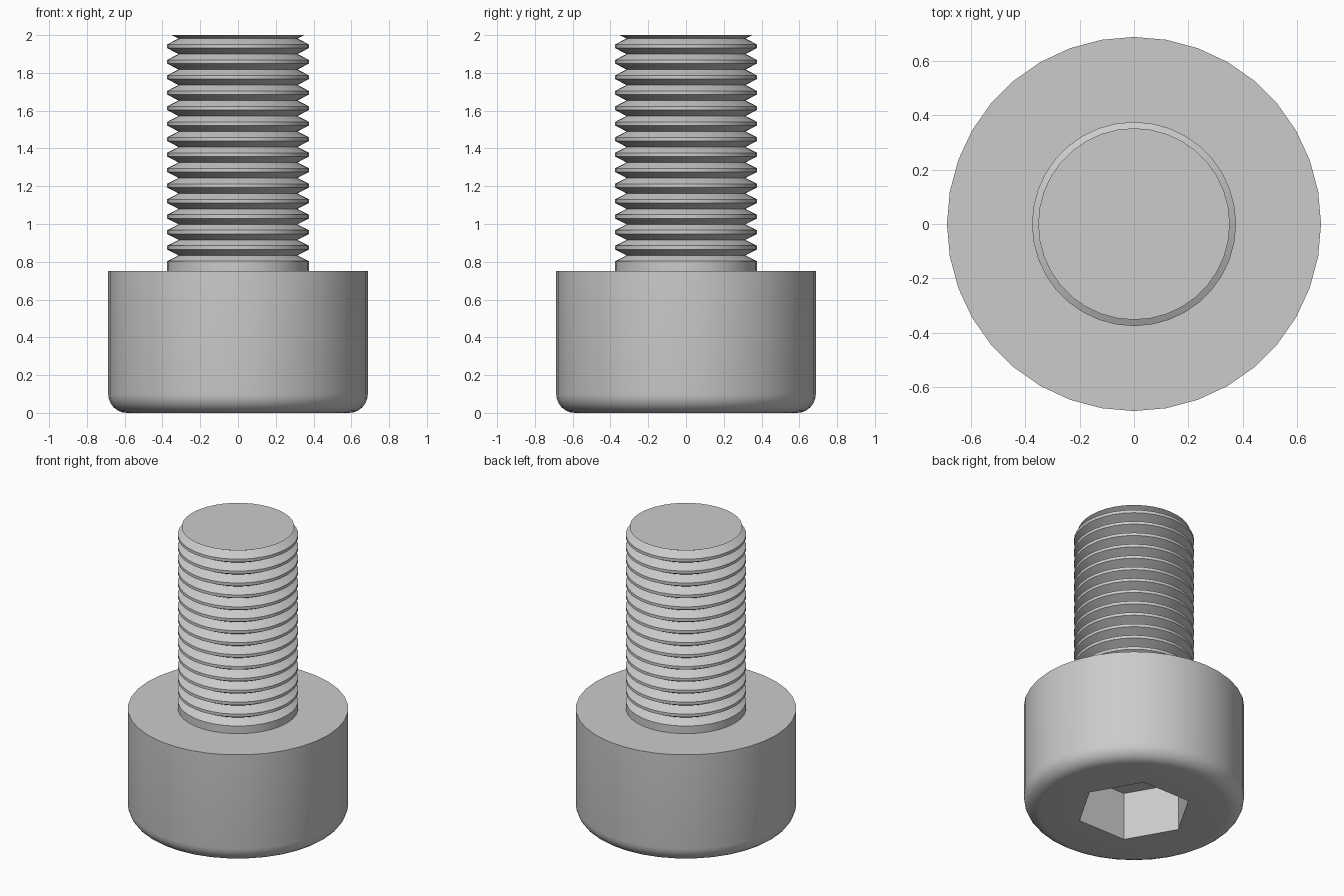
import bpy, bmesh
from math import pi, sin, cos, radians

SIDES = 36            # multiple of six, so the socket corners land on the rings
HEAD_R, HEAD_H, FILLET = 0.6875, 0.75, 0.1
HEX_APOTHEM, HEX_DEPTH = 0.3125, 0.33
CREST_R, ROOT_R, PITCH, THREADS = 0.375, 0.315, 0.082, 14

cube = bpy.data.objects.get("Cube")
if cube:
    bpy.data.objects.remove(cube, do_unlink=True)

steel = bpy.data.materials.new("grey_steel")
steel.use_nodes = True
grey = (0.6, 0.6, 0.6, 1)
steel.diffuse_color = grey
steel.node_tree.nodes["Principled BSDF"].inputs["Base Color"].default_value = grey


def circle(r):
    return lambda a: r


def hexagon(apothem):
    return lambda a: apothem / cos(a % (pi / 3) - pi / 6)


def loft(name, rings, start_tip=None):
    """Skin a stack of (radius function, height) rings and close both ends."""
    bm = bmesh.new()
    loops = []
    for radius, z in rings:
        loop = []
        for i in range(SIDES):
            a = 2 * pi * i / SIDES
            loop.append(bm.verts.new((radius(a) * cos(a), radius(a) * sin(a), z)))
        loops.append(loop)
    for low, high in zip(loops, loops[1:]):
        for i in range(SIDES):
            j = (i + 1) % SIDES
            bm.faces.new((low[i], low[j], high[j], high[i]))
    bm.faces.new(loops[-1])
    if start_tip is None:
        bm.faces.new(loops[0])
    else:
        tip = bm.verts.new((0, 0, start_tip))
        for i in range(SIDES):
            bm.faces.new((tip, loops[0][i], loops[0][(i + 1) % SIDES]))
    bmesh.ops.recalc_face_normals(bm, faces=bm.faces)
    mesh = bpy.data.meshes.new(name)
    bm.to_mesh(mesh)
    bm.free()
    mesh.materials.append(steel)
    obj = bpy.data.objects.new(name, mesh)
    bpy.context.collection.objects.link(obj)
    bpy.ops.object.select_all(action='DESELECT')
    obj.select_set(True)
    bpy.context.view_layer.objects.active = obj
    bpy.ops.object.shade_smooth_by_angle(angle=radians(30))
    return obj


# Head: drilled socket floor, hexagonal socket wall, rounded rim, plain side
head = [(circle(HEX_APOTHEM * 0.9), HEX_DEPTH),
        (hexagon(HEX_APOTHEM), HEX_DEPTH),
        (hexagon(HEX_APOTHEM), 0)]
for k in range(7):
    a = pi / 2 * k / 6
    head.append((circle(HEAD_R - FILLET + FILLET * sin(a)), FILLET - FILLET * cos(a)))
head.append((circle(HEAD_R), HEAD_H))
loft("socket_head", head, start_tip=HEX_DEPTH + 0.09)

# Shank: plain collar, then V-shaped thread ridges with narrow flat crests
shank = [(circle(CREST_R), HEAD_H - 0.04), (circle(CREST_R), 0.803)]
for k in range(THREADS):
    crest = 0.875 + PITCH * k
    shank += [(circle(ROOT_R), crest - PITCH / 2),
              (circle(CREST_R), crest - 0.01),
              (circle(CREST_R), crest + 0.01)]
shank += [(circle(ROOT_R), crest + PITCH / 2), (circle(0.352), 2)]
loft("threaded_shank", shank)
